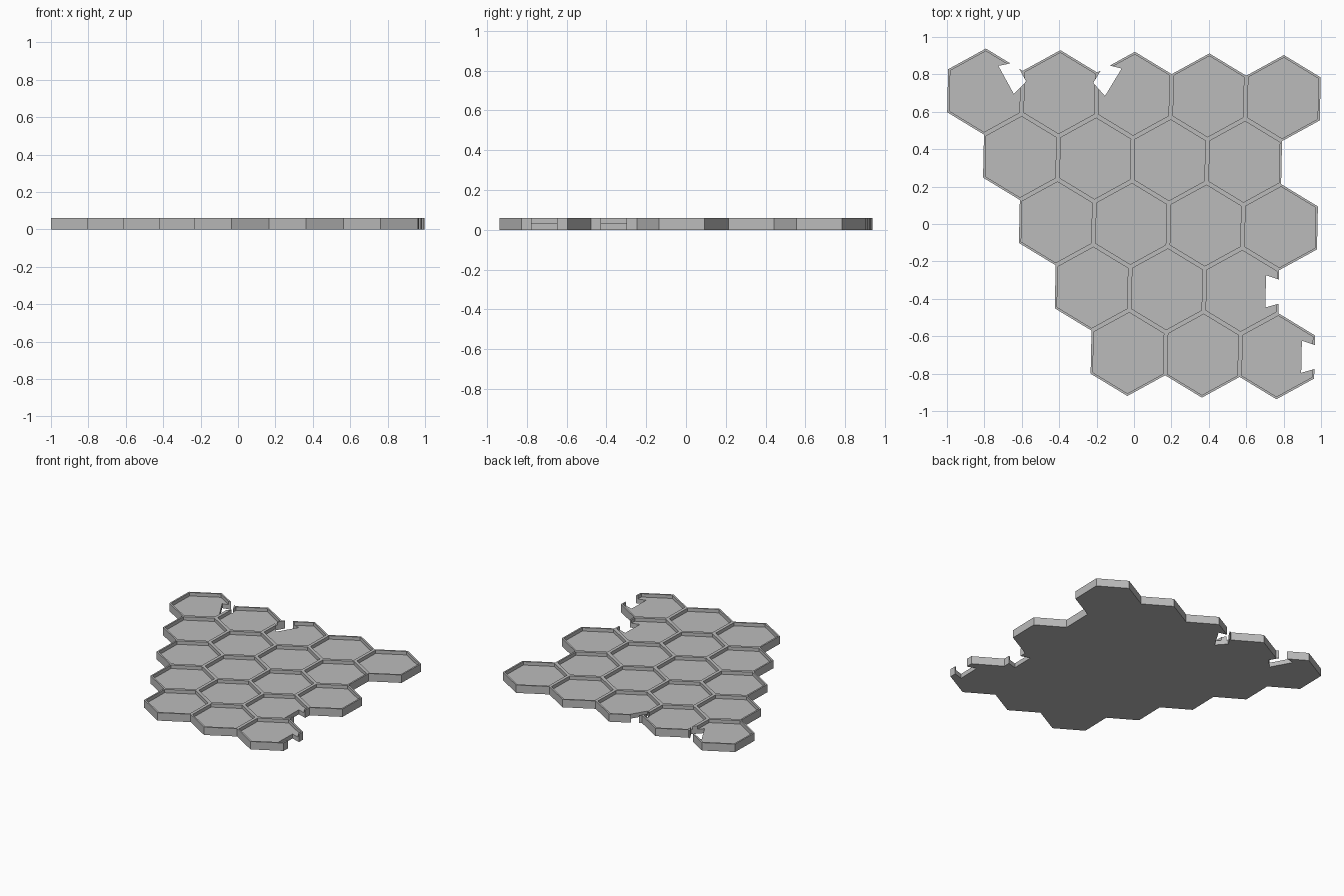
import bpy
import bmesh
from math import cos, sin, pi, radians, sqrt
from mathutils import Matrix, Vector

old = bpy.data.objects.get("Cube")
if old:
    bpy.data.objects.remove(old, do_unlink=True)

STEP = 0.3985               # distance between neighbouring cells
RADIUS = STEP / sqrt(3)
ROW = STEP * sqrt(3) / 2
HEIGHT, FLOOR, WALL = 0.06, 0.034, 0.012
ROW_COUNTS = (5, 4, 4, 3, 3)
# whole sheet is turned slightly about its first cell
PLACE = Matrix.Translation((-0.797, 0.708, 0)) @ Matrix.Rotation(radians(-1.25), 4, "Z")

grey = bpy.data.materials.new("plain grey")
grey.use_nodes = True
grey.diffuse_color = (0.5, 0.5, 0.5, 1)
grey.node_tree.nodes["Principled BSDF"].inputs["Base Color"].default_value = grey.diffuse_color


def centre(row, col):
    return Vector(((col + row / 2) * STEP, -row * ROW, 0))


def finish(bm, name):
    bm.transform(PLACE)
    bmesh.ops.recalc_face_normals(bm, faces=bm.faces)
    mesh = bpy.data.meshes.new(name)
    bm.to_mesh(mesh)
    bm.free()
    mesh.materials.append(grey)
    obj = bpy.data.objects.new(name, mesh)
    bpy.context.collection.objects.link(obj)
    return obj


def raise_faces(bm, faces, height):
    result = bmesh.ops.extrude_face_region(bm, geom=faces, use_keep_orig=True)["geom"]
    verts = [g for g in result if isinstance(g, bmesh.types.BMVert)]
    bmesh.ops.translate(bm, verts=verts, vec=(0, 0, height))
    return [g for g in result if isinstance(g, bmesh.types.BMFace)]


# Honeycomb sheet: joined hexagons, thickened, each with a sunken pocket
bm = bmesh.new()
for row, count in enumerate(ROW_COUNTS):
    for col in range(count):
        c = centre(row, col)
        ring = [c + RADIUS * Vector((sin(i * pi / 3), cos(i * pi / 3), 0)) for i in range(6)]
        bm.faces.new([bm.verts.new(p) for p in ring])
bmesh.ops.remove_doubles(bm, verts=bm.verts, dist=0.001)
tops = raise_faces(bm, bm.faces[:], HEIGHT)
bmesh.ops.recalc_face_normals(bm, faces=bm.faces)
bmesh.ops.inset_individual(bm, faces=tops, thickness=WALL, use_even_offset=True)
pockets = bmesh.ops.extrude_discrete_faces(bm, faces=tops)["faces"]
for face in pockets:
    bmesh.ops.translate(bm, verts=face.verts[:], vec=(0, 0, FLOOR - HEIGHT))
sheet = finish(bm, "honeycomb_sheet")

# Dovetail notches: row, column and direction of the notched cell side
bm = bmesh.new()
for row, col, angle in ((0, 0, 30), (0, 2, 150), (3, 2, 0), (4, 2, 0)):
    turn = Matrix.Translation(centre(row, col)) @ Matrix.Rotation(radians(angle), 4, "Z")
    edge = STEP / 2
    shape = ((edge - 0.07, 0.086), (edge - 0.07, -0.086), (edge + 0.02, -0.058), (edge + 0.02, 0.058))
    base = bm.faces.new([bm.verts.new(turn @ Vector((x, y, -0.05))) for x, y in shape])
    raise_faces(bm, [base], 0.2)
cutter = finish(bm, "notch_cutter")
cutter.hide_render = True
cutter.hide_set(True)

# Cut the notches and keep only the finished sheet
cut = sheet.modifiers.new("notches", "BOOLEAN")
cut.operation = "DIFFERENCE"
cut.solver = "EXACT"
cut.object = cutter
bpy.context.view_layer.objects.active = sheet
sheet.select_set(True)
bpy.ops.object.modifier_apply(modifier=cut.name)
bpy.data.objects.remove(cutter, do_unlink=True)
